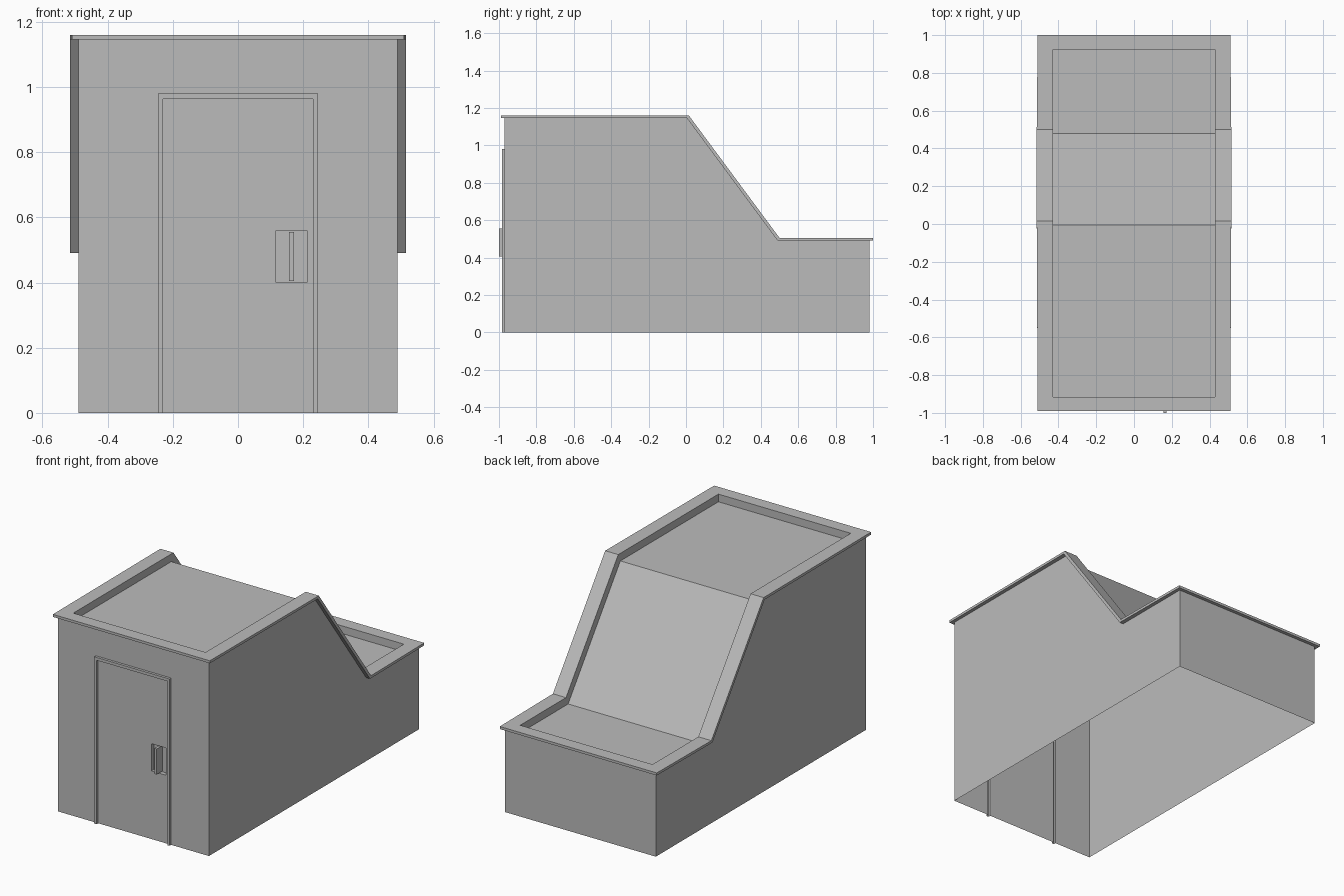
import bpy, bmesh

cube = bpy.data.objects.get("Cube")
if cube:
    bpy.data.objects.remove(cube, do_unlink=True)

grey = bpy.data.materials.new("plain grey")
grey.use_nodes = True
grey.diffuse_color = (0.5, 0.5, 0.5, 1)
grey.node_tree.nodes["Principled BSDF"].inputs["Base Color"].default_value = (0.5, 0.5, 0.5, 1)


def finish(bm, name):
    bmesh.ops.remove_doubles(bm, verts=bm.verts, dist=0.0005)
    bmesh.ops.recalc_face_normals(bm, faces=bm.faces)
    mesh = bpy.data.meshes.new(name)
    bm.to_mesh(mesh)
    bm.free()
    mesh.materials.append(grey)
    obj = bpy.data.objects.new(name, mesh)
    bpy.context.collection.objects.link(obj)
    return obj


def face(bm, points):
    return bm.faces.new([bm.verts.new(p) for p in points])


def bridge(bm, a, b, closed=True):
    """Quads between two rings of points."""
    n = len(a)
    for i in range(n if closed else n - 1):
        j = (i + 1) % n
        face(bm, (a[i], a[j], b[j], b[i]))


def ring(widths, profile):
    """Closed ring: the profile on the right side, then back along the left."""
    right = [(w, y, z) for w, (y, z) in zip(widths, profile)]
    return right + [(-x, y, z) for x, y, z in reversed(right)]


def arch(w, h, y):
    return [(-w, y, 0), (-w, y, h), (w, y, h), (w, y, 0)]


def rect(x0, x1, z0, z1, y):
    return [(x0, y, z0), (x0, y, z1), (x1, y, z1), (x1, y, z0)]


# Main dimensions
HALF, FRONT, BACK = 0.49, -0.97, 0.98
HIGH, LOW = 1.145, 0.49
eave = [(FRONT, HIGH), (0.005, HIGH), (0.49, LOW), (BACK, LOW)]

# Walls, open underneath, with a raised door frame and a recessed pull
bm = bmesh.new()
for s in (-1, 1):
    outline = [(FRONT, 0)] + eave + [(BACK, 0)]
    face(bm, [(s * HALF, y, z) for y, z in outline])
face(bm, rect(-HALF, HALF, 0, LOW, BACK))
steps = [arch(HALF, HIGH, FRONT), arch(0.245, 0.98, FRONT), arch(0.245, 0.98, -0.985),
         arch(0.23, 0.963, -0.985), arch(0.23, 0.963, FRONT)]
for a, b in zip(steps, steps[1:]):
    bridge(bm, a, b, closed=False)
hole = rect(0.117, 0.212, 0.4, 0.56, FRONT)
pocket = rect(0.117, 0.212, 0.4, 0.56, FRONT + 0.025)
bridge(bm, steps[-1], hole)
bridge(bm, hole, pocket)
face(bm, pocket)
finish(bm, "walls_and_door")

# Door pull bar
bm = bmesh.new()
outer = rect(0.156, 0.172, 0.405, 0.555, -1.0)
inner = rect(0.156, 0.172, 0.405, 0.555, FRONT + 0.025)
bridge(bm, outer, inner)
face(bm, outer)
face(bm, inner)
finish(bm, "door_pull")

# Stepped roof: overhanging rim around a sunken deck
bm = bmesh.new()
rim_w, deck_w = (0.51, 0.515, 0.515, 0.51), (0.43,) * 4
top, deck = HIGH + 0.015, HIGH - 0.03
drop = HIGH - LOW
floor = [(-0.915, deck), (-0.005, deck), (0.48, deck - drop), (0.925, deck - drop)]
rings = [
    ring((HALF,) * 4, eave),
    ring(rim_w, [(-0.99, HIGH), eave[1], eave[2], (1.0, LOW)]),
    ring(rim_w, [(-0.99, top), (0.015, top), (0.5, top - drop), (1.0, top - drop)]),
    ring(deck_w, [(-0.915, top), (0.015, top), (0.5, top - drop), (0.925, top - drop)]),
    ring(deck_w, floor),
]
for a, b in zip(rings, rings[1:]):
    bridge(bm, a, b)
for (y0, z0), (y1, z1) in zip(floor, floor[1:]):
    face(bm, [(-0.43, y0, z0), (0.43, y0, z0), (0.43, y1, z1), (-0.43, y1, z1)])
finish(bm, "roof_with_rim")
